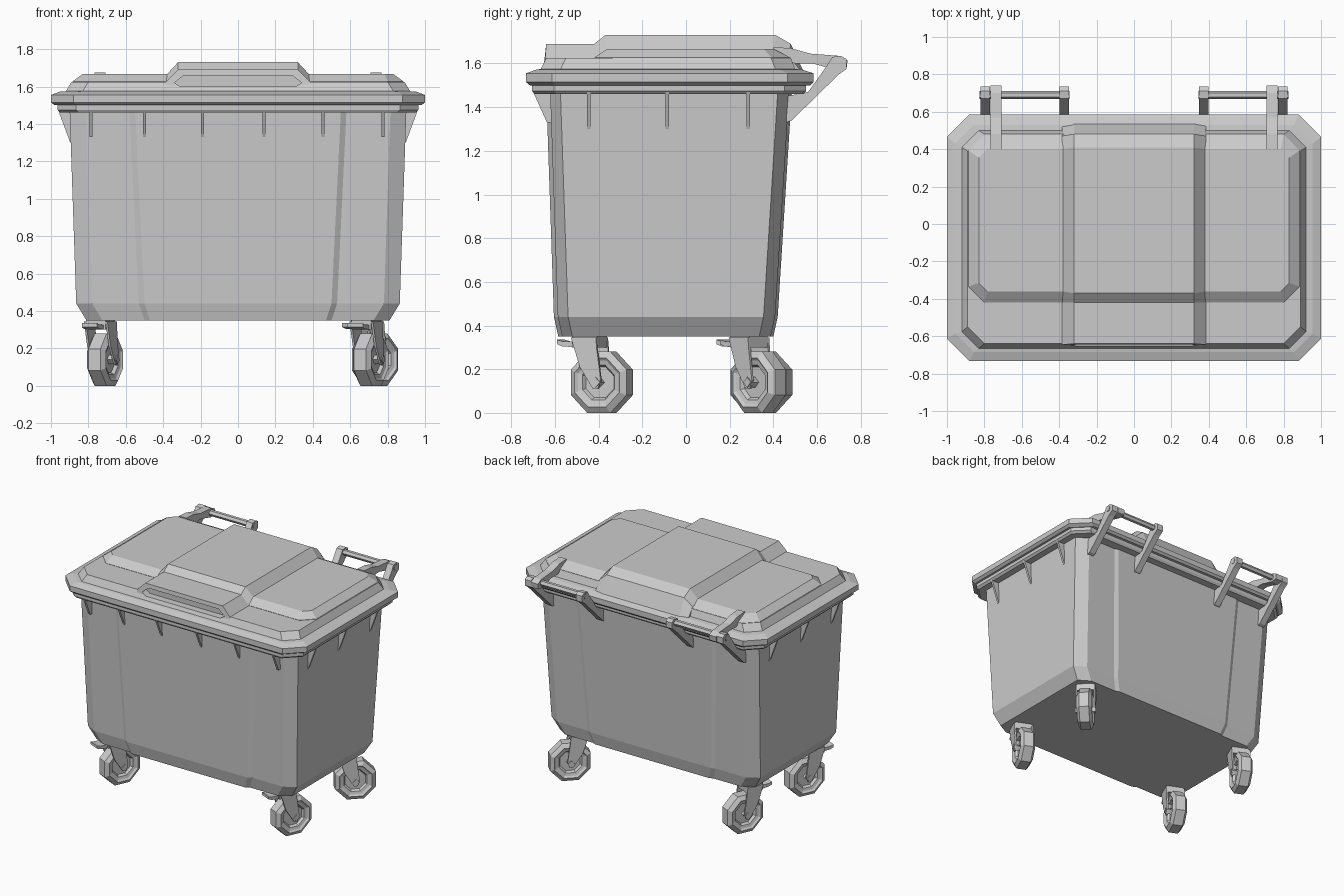
import bpy, bmesh, math
from mathutils import Matrix, Vector

if "Cube" in bpy.data.objects:
    bpy.data.objects.remove(bpy.data.objects["Cube"])


def make(name, rings, closed=False, mat=None):
    """Skin a list of equal-length point rings; cap the ends unless closed."""
    bm = bmesh.new()
    vs = [[bm.verts.new(p) for p in r] for r in rings]
    n = len(vs[0])
    for k in range(len(vs) if closed else len(vs) - 1):
        a, b = vs[k], vs[(k + 1) % len(vs)]
        for i in range(n):
            j = (i + 1) % n
            bm.faces.new((a[i], a[j], b[j], b[i]))
    if not closed:
        bm.faces.new(vs[0])
        bm.faces.new(vs[-1])
    if mat:
        bm.transform(mat)
    bmesh.ops.recalc_face_normals(bm, faces=bm.faces)
    me = bpy.data.meshes.new(name)
    bm.to_mesh(me)
    bm.free()
    ob = bpy.data.objects.new(name, me)
    bpy.context.collection.objects.link(ob)
    return ob


def octo(x, y0, y1, c, z):
    """Rectangle with cut corners at height z."""
    return [(x, y0 + c, z), (x, y1 - c, z), (x - c, y1, z), (c - x, y1, z),
            (-x, y1 - c, z), (-x, y0 + c, z), (c - x, y0, z), (x - c, y0, z)]


def slab_x(name, pts, x, w, mat=None):
    """Extrude a (y, z) outline along x."""
    return make(name, [[(x + s * w / 2, y, z) for y, z in pts] for s in (-1, 1)], mat=mat)


def slab_y(name, pts, y, w):
    """Extrude an (x, z) outline along y."""
    return make(name, [[(x, y + s * w / 2, z) for x, z in pts] for s in (-1, 1)])


# tapered tub with cut corners and slightly bulged front and back panels
def tub_ring(z, X, yf, yb, xs):
    half = [(xs, yf), (xs + .03, yf + .018), (X - .085, yf + .018), (X, yf + .065),
            (X, yb - .065), (X - .085, yb - .012), (xs + .03, yb - .012), (xs, yb)]
    return [(x, y, z) for x, y in half] + [(-x, y, z) for x, y in reversed(half)]


make("tub", [tub_ring(.35, .81, -.585, .40, .47), tub_ring(.44, .865, -.605, .42, .50),
             tub_ring(1.47, .90, -.64, .485, .55)])
make("tub_rim", [octo(.95, -.695, .54, .10, 1.46), octo(.965, -.705, .55, .10, 1.475),
                 octo(.965, -.705, .55, .10, 1.51)])

# lid: skirt, shoulder and raised panel
lid = make("lid", [octo(.98, -.715, .57, .12, 1.50), octo(1.0, -.733, .585, .12, 1.515),
                   octo(1.0, -.733, .585, .12, 1.555), octo(.955, -.685, .53, .10, 1.572),
                   octo(.92, -.665, .50, .09, 1.575), octo(.89, -.64, .48, .09, 1.625)])
make("lid_raised_panel", [octo(.885, -.42, .478, .085, 1.61), octo(.885, -.42, .478, .085, 1.627),
                          octo(.83, -.36, .40, .045, 1.667)])

# raised band along the middle of the lid, ending in the front grip
low = [(-.655, 1.56), (-.645, 1.625), (-.42, 1.625), (-.36, 1.66),
       (.40, 1.66), (.47, 1.635), (.53, 1.56)]
high = [(-.655, 1.56), (-.64, 1.69), (-.42, 1.69), (-.37, 1.73),
        (.41, 1.73), (.48, 1.69), (.54, 1.56)]
band = make("lid_band", [[(x, y, z) for y, z in p] for x, p in
                         ((-.385, low), (-.32, high), (.32, high), (.385, low))])
cutter = slab_y("grip_cutter", [(-.34, 1.62), (-.31, 1.60), (.31, 1.60),
                                (.34, 1.62), (.29, 1.66), (-.29, 1.66)], -.70, .2)
cutter.hide_render = True
cutter.hide_set(True)
for ob in (lid, band):
    m = ob.modifiers.new("grip_recess", 'BOOLEAN')
    m.operation = 'DIFFERENCE'
    m.solver = 'EXACT'
    m.object = cutter

# stiffening ribs under the rim
for x in (-.785, -.50, -.19, .14, .455, .775):
    slab_x("front_rib", [(-.70, 1.47), (-.60, 1.47), (-.60, 1.33), (-.637, 1.33)], x, .016)
for s in (-1, 1):
    for y in (-.445, -.085, .285):
        slab_y("side_rib", [(s * .96, 1.47), (s * .86, 1.47),
                            (s * .86, 1.30), (s * .897, 1.30)], y, .016)

# rear hinges: brackets on the tub, rod, and arm on the lid
bracket = [(.46, 1.33), (.485, 1.34), (.70, 1.55), (.735, 1.575), (.735, 1.62),
           (.71, 1.635), (.67, 1.63), (.645, 1.59), (.56, 1.47), (.46, 1.45)]
arm = [(.40, 1.64), (.40, 1.675), (.48, 1.67), (.57, 1.645), (.70, 1.635), (.74, 1.615),
       (.735, 1.575), (.69, 1.57), (.58, 1.60), (.50, 1.60)]
for s in (-1, 1):
    for x in (.795, .372):
        slab_x("hinge_bracket", bracket, s * x, .05)
    slab_x("lid_arm", arm, s * .738, .058)
    rod = [(.69 + .022 * math.cos(a * math.pi / 3), 1.605 + .022 * math.sin(a * math.pi / 3))
           for a in range(6)]
    slab_x("hinge_rod", rod, s * .585, .48)


# swivel casters
def caster(px, py, deg):
    mat = Matrix.Translation((px, py, 0)) @ Matrix.Rotation(math.radians(-deg), 4, 'Z')
    cy, cz, k = .06, .14, 1 / math.cos(math.pi / 8)
    prof = [(-.022, .012), (-.022, .07), (-.04, .08), (-.045, .10), (-.055, .112), (-.035, .14),
            (.035, .14), (.055, .112), (.045, .10), (.04, .08), (.022, .07), (.022, .012)]
    angs = [math.pi / 8 + i * math.pi / 4 for i in range(8)]
    make("wheel", [[(x, cy + r * k * math.cos(a), cz + r * k * math.sin(a)) for x, r in prof]
                   for a in angs], closed=True, mat=mat)
    # axle with diamond ends
    slab_x("axle", [(cy + .024, cz), (cy, cz + .024), (cy - .024, cz), (cy, cz - .024)],
           0, .15, mat)
    # fork sides and crown
    for s in (-1, 1):
        slab_x("fork_side", [(-.065, .345), (.06, .345), (.065, .29), (.085, .15), (.07, .11),
                             (.045, .11), (-.02, .21)], s * .063, .012, mat)
    slab_x("fork_crown", [(-.065, .30), (-.065, .355), (.06, .355), (.06, .30)], 0, .115, mat)
    # brake pedal
    slab_x("brake_pedal", [(-.05, .30), (-.05, .325), (-.12, .328), (-.145, .335),
                           (-.145, .315), (-.12, .305)], 0, .09, mat)


caster(-.735, -.44, 24)
caster(.685, -.44, 24)
caster(-.735, .29, 24)
caster(.69, .29, 45)
